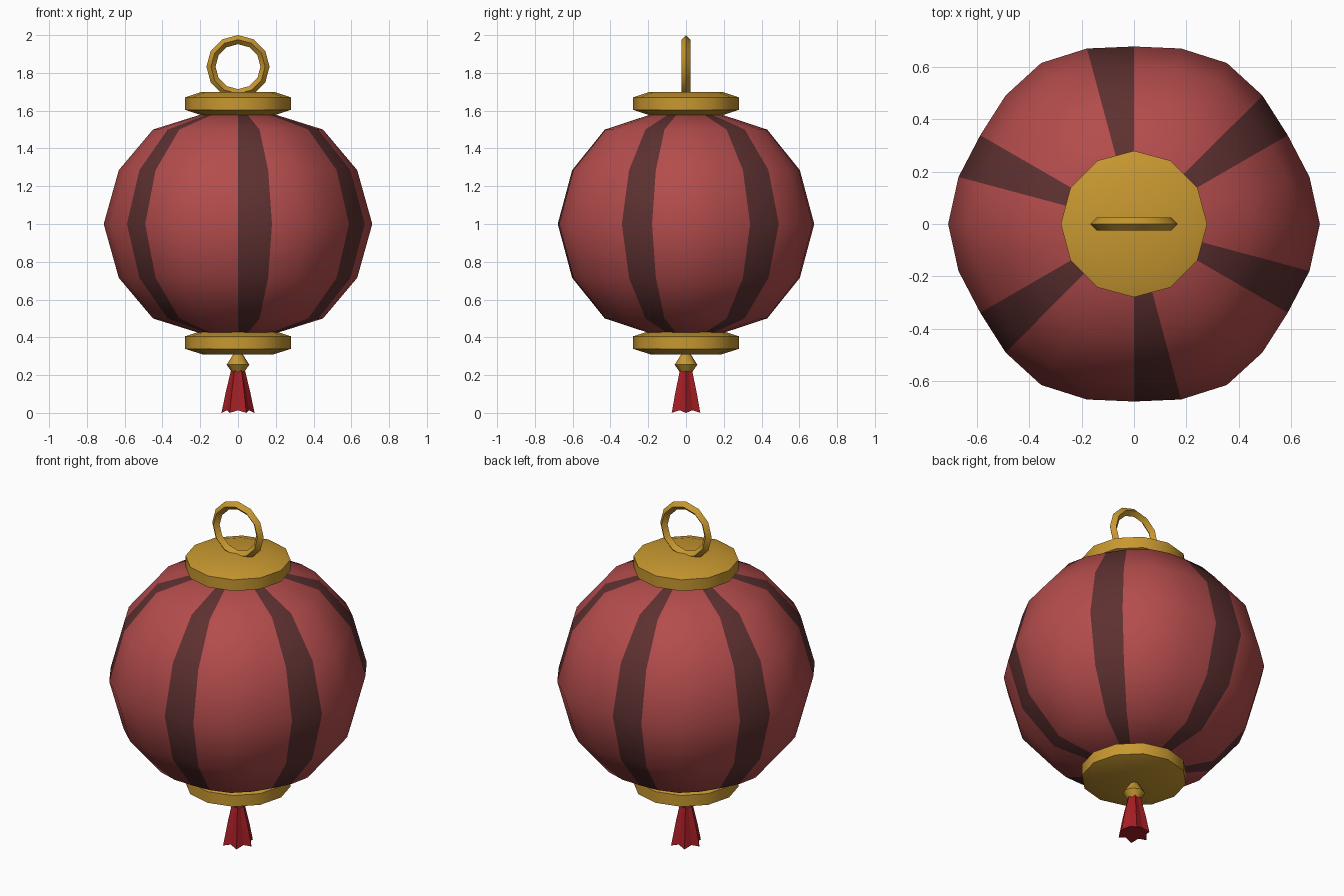
import bpy, bmesh, math

if "Cube" in bpy.data.objects:
    bpy.data.objects.remove(bpy.data.objects["Cube"])


def material(name, rgb):
    m = bpy.data.materials.new(name)
    m.diffuse_color = (*rgb, 1)
    m.use_nodes = True
    m.node_tree.nodes["Principled BSDF"].inputs["Base Color"].default_value = m.diffuse_color
    return m


RED = material("paper red", (0.456, 0.072, 0.072))
DARK = material("dark rib red", (0.112, 0.030, 0.030))
GOLD = material("gold", (0.578, 0.314, 0.030))
TASSEL = material("tassel red", (0.376, 0.013, 0.018))


def finish(bm, name, mats, angle):
    bmesh.ops.recalc_face_normals(bm, faces=bm.faces)
    me = bpy.data.meshes.new(name)
    bm.to_mesh(me)
    bm.free()
    for m in mats:
        me.materials.append(m)
    ob = bpy.data.objects.new(name, me)
    bpy.context.collection.objects.link(ob)
    if angle:
        bpy.ops.object.select_all(action='DESELECT')
        ob.select_set(True)
        bpy.context.view_layer.objects.active = ob
        bpy.ops.object.shade_smooth_by_angle(angle=math.radians(angle))
    return ob


def lathe(name, profile, n, mats, angle=40, lobe=0.0, wave=0.0, stripe=None):
    """Spin (radius, z) points; lobe adds six bulges, wave lifts the valleys of the first ring."""
    bm = bmesh.new()
    rings = []
    for j, (r, z) in enumerate(profile):
        ring = []
        for i in range(n):
            a = 2 * math.pi * i / n
            c = math.cos(6 * a)
            rr = r * (1 + lobe * c)
            zz = z + (wave * (1 - c) / 2 if j == 0 else 0)
            ring.append(bm.verts.new((rr * math.cos(a), rr * math.sin(a), zz)))
        rings.append(ring)
    for lo, hi in zip(rings, rings[1:]):
        for i in range(n):
            k = (i + 1) % n
            f = bm.faces.new((lo[i], lo[k], hi[k], hi[i]))
            if stripe and stripe(i):
                f.material_index = 1
    bm.faces.new(rings[0][::-1])
    bm.faces.new(rings[-1])
    return finish(bm, name, mats, angle)


# lobed paper body with a dark rib beside each valley
half = [(0.695, 0), (0.617, 0.285), (0.44, 0.5), (0.20, 0.577)]
body = [(r, 1 - z) for r, z in half[:0:-1]] + [(r, 1 + z) for r, z in half]
lathe("lantern_body", body, 24, [RED, DARK], 40, lobe=0.023,
      stripe=lambda i: i % 4 == 2)

# gold caps
for name, z in (("top_cap", 1.6375), ("bottom_cap", 0.3725)):
    lathe(name, [(0.19, z - 0.0625), (0.28, z - 0.033), (0.28, z + 0.033),
                 (0.19, z + 0.0625)], 12, [GOLD])

# hanging ring with a diamond section
bm = bmesh.new()
loops = []
for i in range(12):
    a = 2 * math.pi * i / 12
    loops.append([bm.verts.new((r * math.cos(a), y, 1.833 + r * math.sin(a)))
                  for r, y in ((0.167, 0), (0.143, 0.024), (0.119, 0), (0.143, -0.024))])
for i in range(12):
    p, q = loops[i], loops[(i + 1) % 12]
    for k in range(4):
        m = (k + 1) % 4
        bm.faces.new((p[k], p[m], q[m], q[k]))
finish(bm, "hanging_ring", [GOLD], 40)

# bead and pleated tassel
lathe("tassel_bead", [(0.032, 0.215), (0.06, 0.255), (0.022, 0.315)], 8, [GOLD], 50)
lathe("tassel", [(0.078, 0.0), (0.058, 0.11), (0.033, 0.225)], 12, [TASSEL], 0,
      lobe=0.12, wave=0.014)
